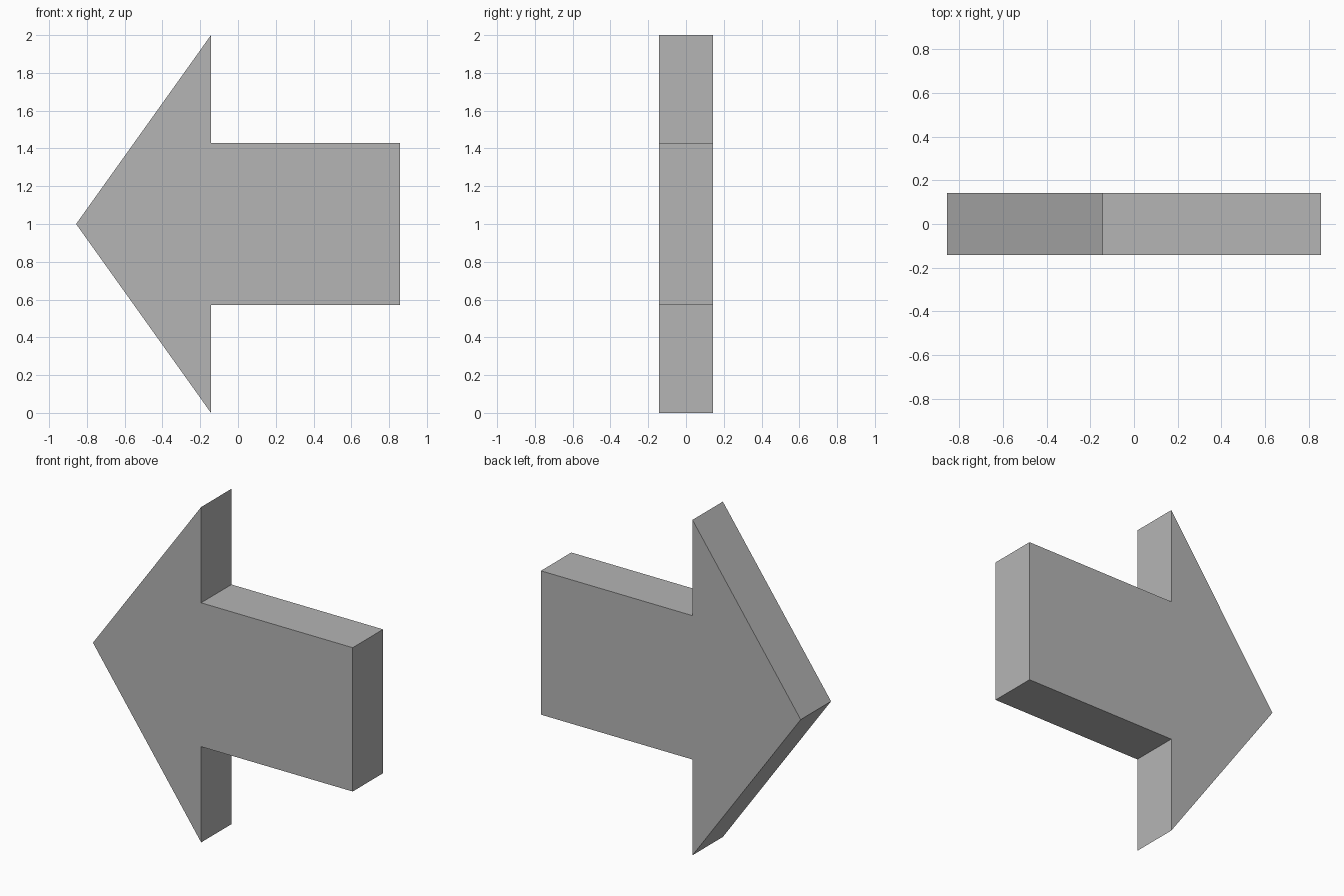
import bpy
import bmesh

if "Cube" in bpy.data.objects:
    bpy.data.objects.remove(bpy.data.objects["Cube"])

HALF_DEPTH = 0.143

# Upper half of the arrow outline (x, height above the centre line), tip to tail
upper = [(-0.857, 0.0), (-0.143, 1.0), (-0.143, 0.429), (0.857, 0.429)]
# Mirror it below the centre line; the tip is shared
outline = upper + [(x, -h) for x, h in reversed(upper[1:])]

# Extrude the outline front to back
bm = bmesh.new()
front = bm.faces.new([bm.verts.new((x, -HALF_DEPTH, 1 + h)) for x, h in outline])
result = bmesh.ops.extrude_face_region(bm, geom=[front], use_keep_orig=True)
back_verts = [g for g in result["geom"] if isinstance(g, bmesh.types.BMVert)]
bmesh.ops.translate(bm, verts=back_verts, vec=(0, 2 * HALF_DEPTH, 0))
bmesh.ops.recalc_face_normals(bm, faces=bm.faces)

mesh = bpy.data.meshes.new("arrow")
bm.to_mesh(mesh)
bm.free()

# Plain grey finish
grey = bpy.data.materials.new("grey")
grey.diffuse_color = (0.46, 0.46, 0.46, 1)
grey.use_nodes = True
grey.node_tree.nodes["Principled BSDF"].inputs["Base Color"].default_value = grey.diffuse_color
mesh.materials.append(grey)

arrow = bpy.data.objects.new("arrow", mesh)
bpy.context.collection.objects.link(arrow)
